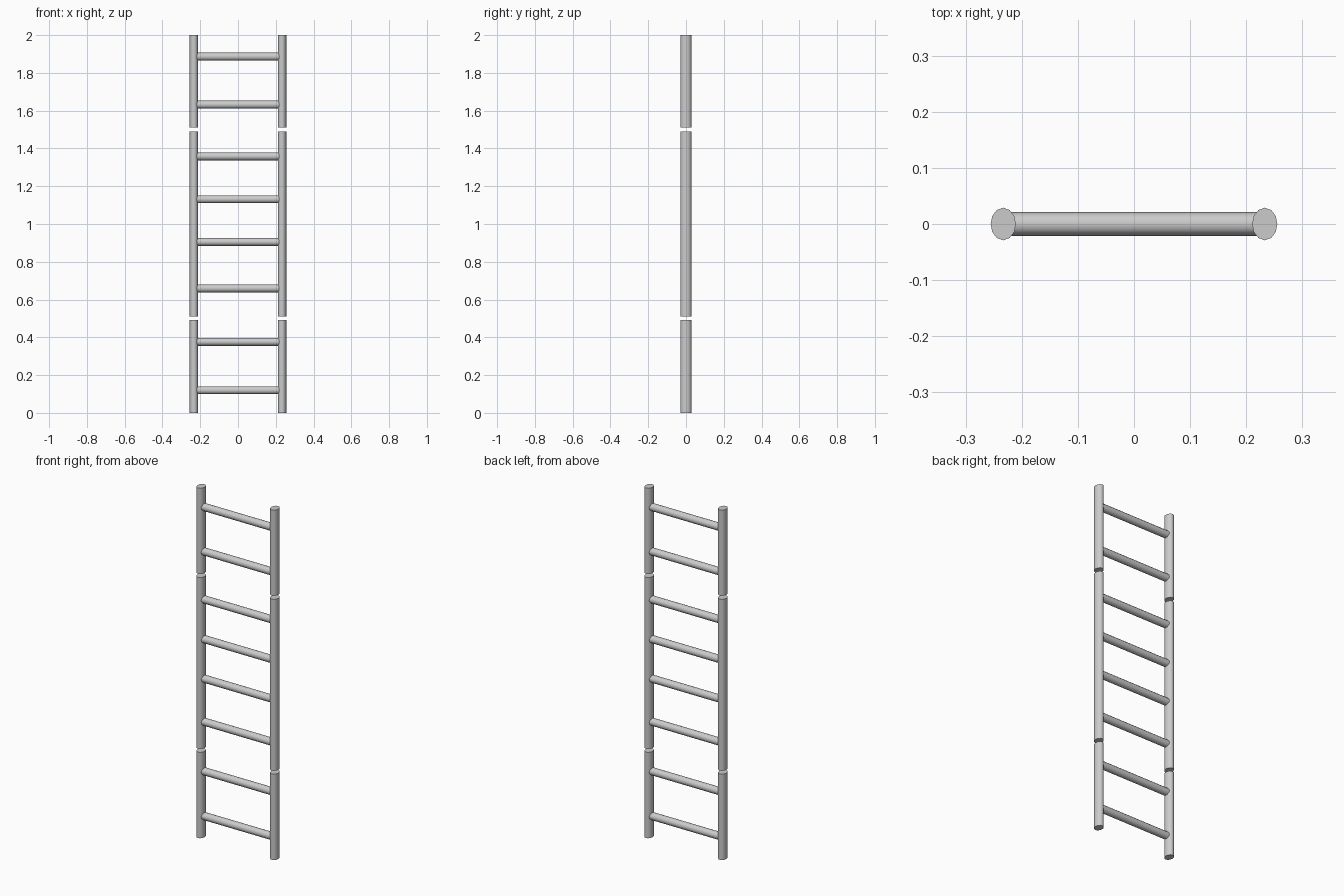
import bpy, math

if "Cube" in bpy.data.objects:
    bpy.data.objects.remove(bpy.data.objects["Cube"])

RAIL_X = 0.233


def finish(obj, name):
    obj.name = name
    bpy.ops.object.transform_apply(location=False, rotation=True, scale=True)
    bpy.ops.object.shade_smooth_by_angle(angle=math.radians(60))


# Oval rail section standing between two heights
def rail(name, x, z0, z1):
    bpy.ops.mesh.primitive_cylinder_add(vertices=12, radius=1, depth=z1 - z0,
                                        location=(x, 0, (z0 + z1) / 2))
    obj = bpy.context.object
    obj.scale = (0.0225, 0.029, 1)
    finish(obj, name)


# Round rung let into both rails
def rung(name, z):
    bpy.ops.mesh.primitive_cylinder_add(vertices=12, radius=0.021, depth=0.45,
                                        location=(0, 0, z),
                                        rotation=(0, math.pi / 2, 0))
    finish(bpy.context.object, name)


# Three separate rail sections per side, with small gaps between them
sections = {"lower": (0.0, 0.491), "middle": (0.51, 1.49), "upper": (1.51, 2.0)}
for label, (z0, z1) in sections.items():
    for side, s in (("left", -1), ("right", 1)):
        rail(f"{label}_{side}_rail", s * RAIL_X, z0, z1)

# Rungs from bottom to top
for i, z in enumerate((0.12, 0.376, 0.659, 0.905, 1.131, 1.358, 1.632, 1.886), 1):
    rung(f"rung_{i}", z)
